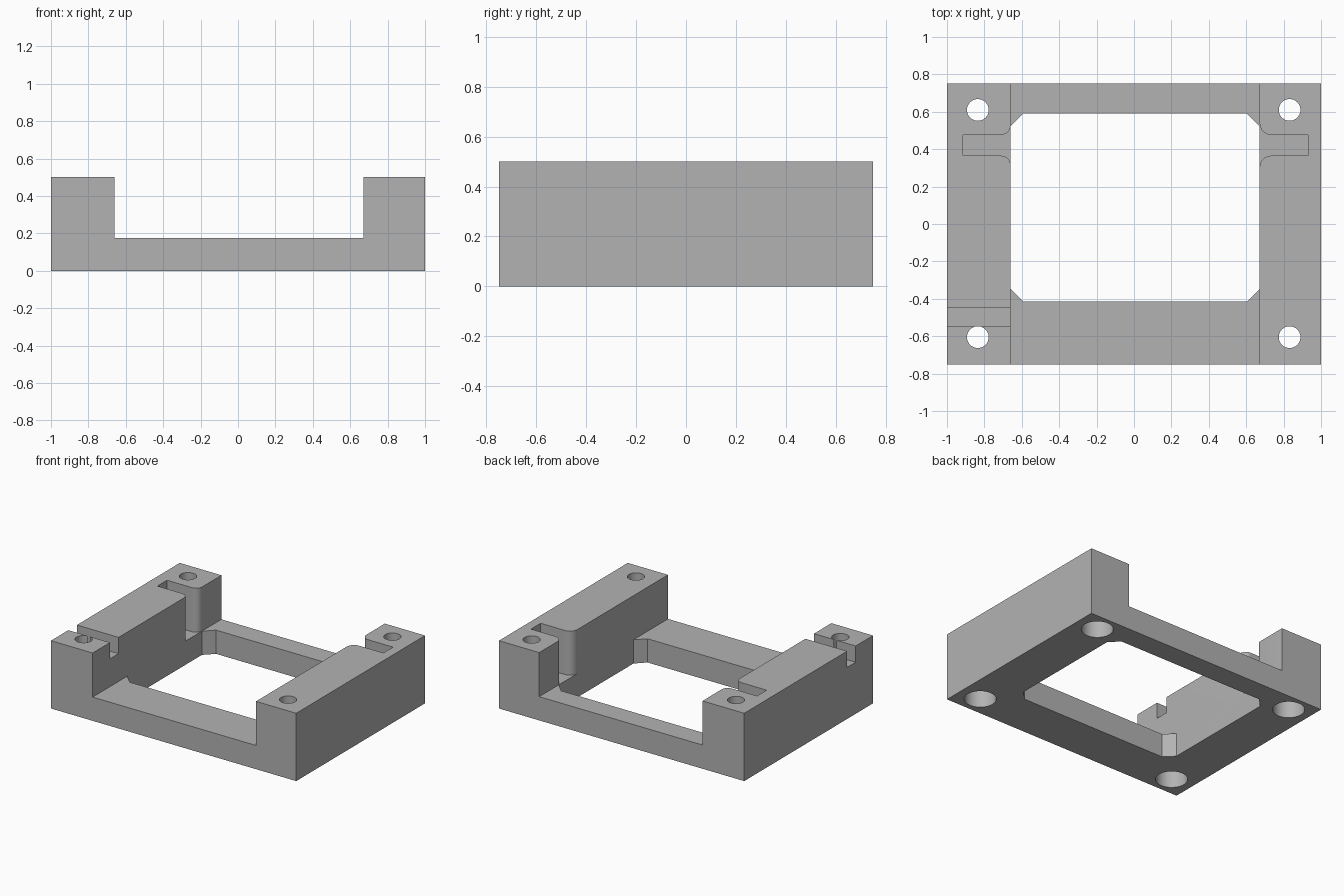
import bpy
import bmesh
from math import cos, sin, pi, radians

if "Cube" in bpy.data.objects:
    bpy.data.objects.remove(bpy.data.objects["Cube"], do_unlink=True)

grey = bpy.data.materials.new("plain grey")
grey.use_nodes = True
colour = (0.45, 0.45, 0.45, 1)
grey.diffuse_color = colour
grey.node_tree.nodes["Principled BSDF"].inputs["Base Color"].default_value = colour

HALF_Y, TOP, FLOOR = 0.75, 0.5, 0.175
LEFT_IN, RIGHT_IN = -0.66, 0.672      # inner faces of the two rails
OVER = 0.1                            # cutter overshoot


def prism(name, outline, low, high):
    """Extrude an outline in the ground plane from low to high."""
    bm = bmesh.new()
    face = bm.faces.new([bm.verts.new((x, y, low)) for x, y in outline])
    made = bmesh.ops.extrude_face_region(bm, geom=[face])["geom"]
    verts = [v for v in made if isinstance(v, bmesh.types.BMVert)]
    bmesh.ops.translate(bm, vec=(0, 0, high - low), verts=verts)
    bmesh.ops.recalc_face_normals(bm, faces=bm.faces)
    mesh = bpy.data.meshes.new(name)
    bm.to_mesh(mesh)
    bm.free()
    mesh.materials.append(grey)
    obj = bpy.data.objects.new(name, mesh)
    bpy.context.collection.objects.link(obj)
    return obj


def rectangle(x0, x1, y0, y1):
    return [(x0, y0), (x1, y0), (x1, y1), (x0, y1)]


def circle(x, y, radius, sides=48):
    return [(x + radius * cos(2 * pi * i / sides), y + radius * sin(2 * pi * i / sides))
            for i in range(sides)]


def window(x0, x1, y0, y1, c):
    return [(x0 + c, y0), (x1 - c, y0), (x1, y0 + c), (x1, y1 - c),
            (x1 - c, y1), (x0 + c, y1), (x0, y1 - c), (x0, y0 + c)]


def flared_slot(end, mouth, y0, y1, r, steps=8):
    """Slot that opens into the middle channel with rounded mouth edges."""
    d = 1 if mouth > end else -1
    angles = [pi / 2 * i / steps for i in range(steps + 1)]
    lower = [(mouth - d * r * (1 - sin(a)), y0 - r * (1 - cos(a))) for a in angles]
    upper = [(x, y0 + y1 - y) for x, y in reversed(lower)]
    beyond = mouth + d * OVER
    return [(end, y0)] + lower + [(beyond, y0 - r), (beyond, y1 + r)] + upper + [(end, y1)]


body = prism("mount_frame", rectangle(-1, 1, -HALF_Y, HALF_Y), 0, TOP)

cutters = [
    # Channel between the rails, and the chamfered window through the base
    prism("channel", rectangle(LEFT_IN, RIGHT_IN, -HALF_Y - OVER, HALF_Y + OVER),
          FLOOR, TOP + OVER),
    prism("window", window(LEFT_IN, RIGHT_IN, -0.415, 0.59, 0.068), -OVER, TOP),
    # Pockets in the rails
    prism("right_rail_slot", flared_slot(-0.913, LEFT_IN, 0.365, 0.477, 0.05),
          FLOOR, TOP + OVER),
    prism("left_rail_slot", flared_slot(0.93, RIGHT_IN, 0.365, 0.477, 0.06),
          FLOOR, TOP + OVER),
    # Shallow cross groove over one rail
    prism("cross_groove", rectangle(-1 - OVER, LEFT_IN + OVER, -0.548, -0.448),
          0.38, TOP + OVER),
]
# Screw holes with wider recesses underneath
for x in (-0.835, 0.832):
    for y in (-0.605, 0.61):
        cutters.append(prism("screw_hole", circle(x, y, 0.058), -OVER, TOP + OVER))
        cutters.append(prism("screw_recess", circle(x, y, 0.107), -OVER, 0.2))

bpy.ops.object.select_all(action="DESELECT")
body.select_set(True)
bpy.context.view_layer.objects.active = body
for cutter in cutters:
    cutter.hide_render = True
    mod = body.modifiers.new(cutter.name, "BOOLEAN")
    mod.operation, mod.solver, mod.object = "DIFFERENCE", "EXACT", cutter
    bpy.ops.object.modifier_apply(modifier=mod.name)
for cutter in cutters:
    bpy.data.objects.remove(cutter, do_unlink=True)

bpy.ops.object.shade_smooth_by_angle(angle=radians(30))
